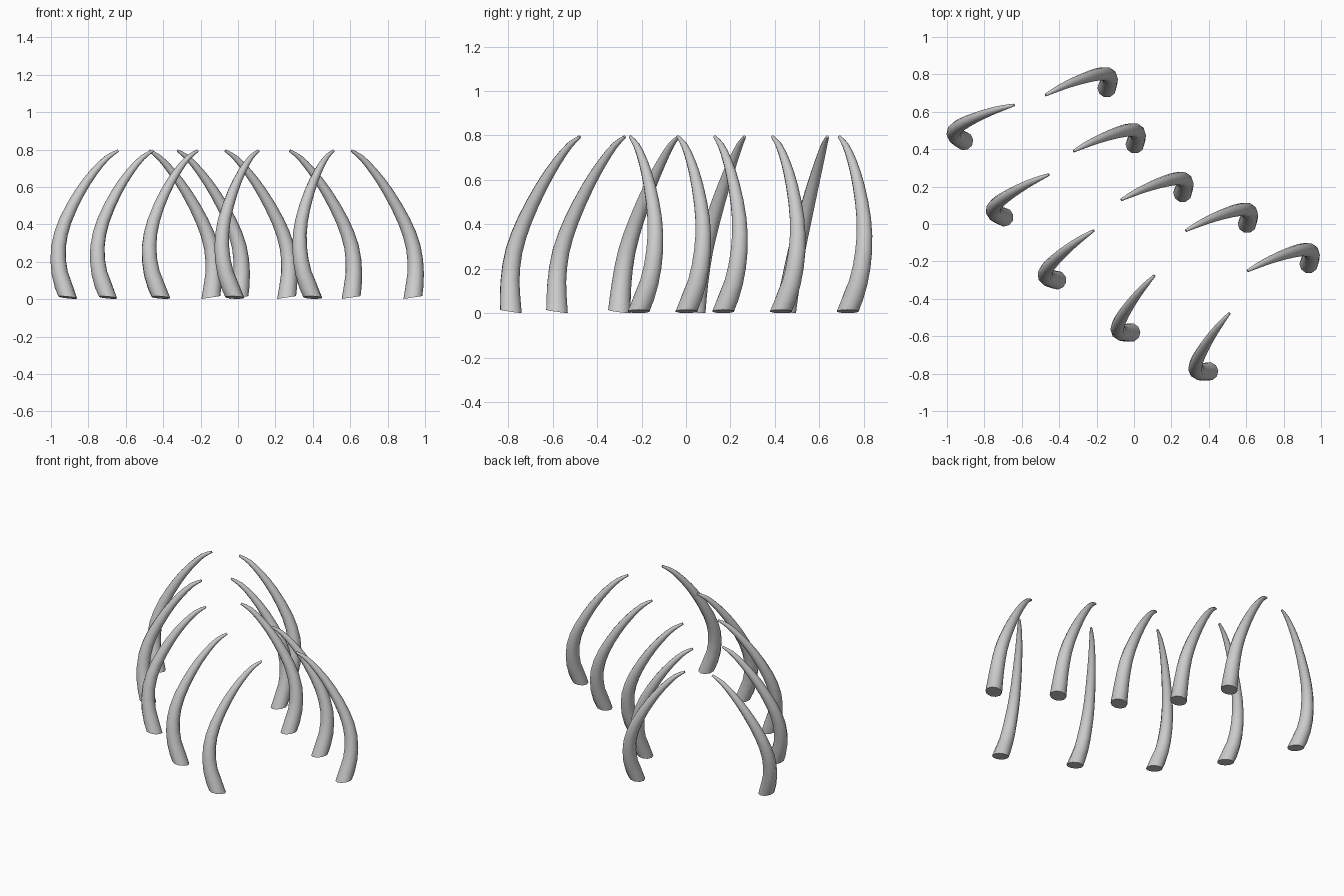
import bpy, bmesh
from math import radians, cos, sin, pi
from mathutils import Vector

if "Cube" in bpy.data.objects:
    bpy.data.objects.remove(bpy.data.objects["Cube"])

SIDES = 10
# centre line of one rib: x, y, z offsets from its foot, then radius
PATH = [(0, 0, .009, .051), (.015, .048, .14, .044), (.002, .072, .28, .0395),
        (-.048, .073, .42, .034), (-.13, .050, .57, .0275), (-.207, .021, .68, .021),
        (-.275, -.010, .757, .0145), (-.328, -.038, .794, .007)]


def smooth_path(pts, sub=2):
    """Catmull-Rom subdivision of the path."""
    p = [Vector(q) for q in pts]
    p = [2 * p[0] - p[1]] + p + [2 * p[-1] - p[-2]]
    out = []
    for i in range(1, len(p) - 2):
        a, b, c, d = p[i - 1:i + 3]
        for k in range(sub):
            t = k / sub
            out.append(.5 * (2 * b + (c - a) * t + (2 * a - 5 * b + 4 * c - d) * t * t
                             + (3 * b - a - 3 * c + d) * t ** 3))
    return out + [p[-2]]


def rib_mesh(name, sx):
    """Tapered tube along the path; sx = -1 mirrors it."""
    pts = smooth_path(PATH)
    cen = [Vector((q[0], q[1], q[2])) for q in pts]
    bm = bmesh.new()
    rings = []
    for i, c in enumerate(cen):
        n = (cen[min(i + 1, len(cen) - 1)] - cen[max(i - 1, 0)]).normalized()
        if i == 0:
            n = Vector((-.15, 0, 1)).normalized()   # foot cut leans inward
        u = Vector((0, 1, 0)).cross(n).normalized()
        v = n.cross(u)
        ring = []
        for k in range(SIDES):
            a = 2 * pi * k / SIDES
            w = c + (u * cos(a) + v * sin(a)) * pts[i][3]
            ring.append(bm.verts.new((w.x * sx, w.y, w.z)))
        rings.append(ring)
    for r, s in zip(rings, rings[1:]):
        for k in range(SIDES):
            j = (k + 1) % SIDES
            bm.faces.new((r[k], r[j], s[j], s[k]))
    bm.faces.new(rings[0])
    bm.faces.new(rings[-1])
    bmesh.ops.recalc_face_normals(bm, faces=bm.faces)
    me = bpy.data.meshes.new(name)
    bm.to_mesh(me)
    bm.free()
    return me


def place(name, mesh, x, y, angle=0):
    ob = bpy.data.objects.new(name, mesh)
    ob.location = (x, y, 0)
    ob.rotation_euler.z = radians(angle)
    bpy.context.collection.objects.link(ob)
    return ob


# right row: identical ribs, all facing the same way
right = rib_mesh("right_rib", 1)
ribs = [place(f"right_rib_{i + 1}", right, x, y) for i, (x, y) in enumerate(
    [(-.145, .727), (.005, .427), (.26, .167), (.605, .002), (.935, -.213)])]

# left row: mirrored ribs, each turned further along the row
left = rib_mesh("left_rib", -1)
ribs += [place(f"left_rib_{i + 1}", left, *p) for i, p in enumerate(
    [(-.91, .445, 42), (-.695, .037, 50), (-.412, -.30, 60),
     (-.017, -.58, 74), (.40, -.788, 77)])]

# smooth sides, crisp end caps
for ob in (ribs[0], ribs[5]):
    bpy.ops.object.select_all(action='DESELECT')
    ob.select_set(True)
    bpy.context.view_layer.objects.active = ob
    bpy.ops.object.shade_smooth_by_angle(angle=radians(45))
